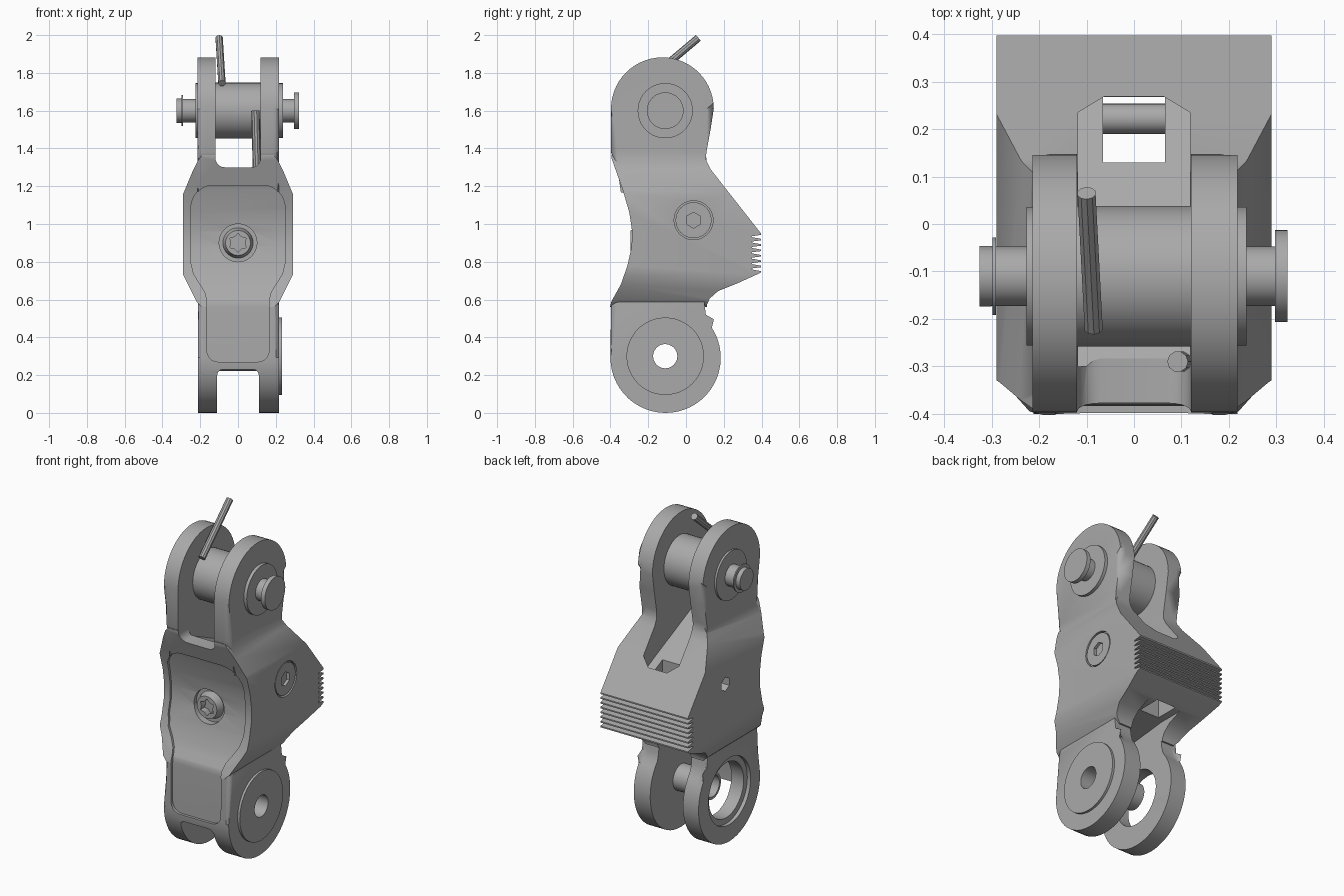
import bpy, bmesh, math
from mathutils import Vector, Matrix

if "Cube" in bpy.data.objects:
    bpy.data.objects.remove(bpy.data.objects["Cube"])

steel = bpy.data.materials.new("grey_steel")
steel.use_nodes = True
steel.diffuse_color = (0.4, 0.4, 0.4, 1)
steel.node_tree.nodes["Principled BSDF"].inputs["Base Color"].default_value = (0.4, 0.4, 0.4, 1)


def finish(name, bm):
    bmesh.ops.recalc_face_normals(bm, faces=bm.faces)
    me = bpy.data.meshes.new(name)
    bm.to_mesh(me)
    bm.free()
    me.materials.append(steel)
    ob = bpy.data.objects.new(name, me)
    bpy.context.collection.objects.link(ob)
    return ob


def prism(name, pts, axis, lo, hi, bevel=0):
    """Extrude a 2D outline along an axis, optionally rounding both end rims."""
    place = {"x": lambda a, b, h: (h, a, b), "y": lambda a, b, h: (a, h, b),
             "z": lambda a, b, h: (a, b, h)}[axis]
    bm = bmesh.new()
    low = [bm.verts.new(place(a, b, lo)) for a, b in pts]
    high = [bm.verts.new(place(a, b, hi)) for a, b in pts]
    caps = [bm.faces.new(low), bm.faces.new(high)]
    for i in range(len(pts)):
        j = (i + 1) % len(pts)
        bm.faces.new((low[i], low[j], high[j], high[i]))
    if bevel:
        rims = [e for f in caps for e in f.edges]
        bmesh.ops.bevel(bm, geom=rims, offset=bevel, segments=4, profile=0.5, affect="EDGES")
    return finish(name, bm)


def rod(name, p, q, r, sides=40, r2=None):
    p, q = Vector(p), Vector(q)
    d = q - p
    bm = bmesh.new()
    turn = Matrix.Translation((p + q) / 2) @ d.to_track_quat("Z", "Y").to_matrix().to_4x4()
    bmesh.ops.create_cone(bm, cap_ends=True, segments=sides, radius1=r,
                          radius2=r if r2 is None else r2, depth=d.length, matrix=turn)
    return finish(name, bm)


def xrod(name, x0, x1, y, z, r, sides=40):
    return rod(name, (x0, y, z), (x1, y, z), r, sides)


def boolean(ob, tool, op="DIFFERENCE"):
    m = ob.modifiers.new("cut", "BOOLEAN")
    m.operation, m.solver, m.object = op, "EXACT", tool
    bpy.context.view_layer.objects.active = ob
    bpy.ops.object.modifier_apply(modifier=m.name)
    bpy.data.objects.remove(tool)


def arc(cx, cz, r, a0, a1, n):
    return [(cx + r * math.cos(math.radians(a0 + (a1 - a0) * i / n)),
             cz + r * math.sin(math.radians(a0 + (a1 - a0) * i / n))) for i in range(n + 1)]


def mirrored(half):
    return half + [(-a, b) for a, b in reversed(half)]


# Pin axes
PY, PZ, LZ = -0.11, 1.6, 0.3

# Middle block: side outline with the toothed back, trimmed by the front outline
front_curve = [(-0.405, 0.55), (-0.395, 0.59), (-0.345, 0.68), (-0.31, 0.78), (-0.288, 0.88),
               (-0.285, 0.96), (-0.3, 1.06), (-0.335, 1.18), (-0.395, 1.35), (-0.395, 1.37)]
teeth = []
for i in range(8):
    z = 0.95 - i * 0.0285
    teeth += [(0.397, z), (0.397, z - 0.008), (0.35, z - 0.014), (0.35, z - 0.02)]
back = [(0.105, 1.37), (0.11, 1.33), (0.13, 1.29)] + teeth[:-2] + [
    (0.27, 0.685), (0.17, 0.645), (0.125, 0.605), (0.11, 0.57), (0.11, 0.55)]
body = prism("link_body", front_curve + back, "x", -0.4, 0.4)
boolean(body, prism("trim", mirrored([(0.19, 1.365), (0.21, 1.34), (0.24, 1.28), (0.29, 1.16),
                                      (0.29, 0.73), (0.22, 0.59), (0.19, 0.56)]),
                    "y", -0.6, 0.6), "INTERSECT")

# Rounded end lobes
upper = [(-0.29, 1.0), (-0.3, 1.1), (-0.397, 1.38)] + arc(-0.125, 1.61, 0.272, 180, 0, 28) + [
    (0.13, 1.5), (0.108, 1.38), (0.104, 1.33), (0.1, 1.0)]
lower = [(-0.27, 0.85), (-0.33, 0.69), (-0.397, 0.57)] + arc(-0.108, 0.292, 0.292, 180, 400, 32) + [
    (0.105, 0.52), (0.1, 0.56), (0.1, 0.85)]
boolean(body, prism("upper_lobe", upper, "x", -0.214, 0.218, 0.035), "UNION")
boolean(body, prism("lower_lobe", lower, "x", -0.212, 0.218, 0.035), "UNION")

# Upper slot with rounded floor corners, sloped rear pocket and through opening
slot = [(0.12, 2.1)] + arc(0.07, 1.35, 0.05, 0, -90, 5)
boolean(body, prism("slot", mirrored(slot), "y", -0.6, 0.6))
pocket = prism("pocket", [(-0.3, 1.31), (-0.25, 1.28), (0.1, 1.12), (0.27, 1.04), (0.27, 1.6),
                          (-0.3, 1.6)], "x", -0.119, 0.119)
boolean(pocket, prism("pocket_plan", mirrored([(0.118, -0.6), (0.118, 0.235), (0.062, 0.269)]),
                      "z", 0.9, 1.7), "INTERSECT")
boolean(body, pocket)
boolean(body, prism("opening", mirrored([(0.065, 0.13), (0.065, 0.268)]), "z", 0.3, 1.5))

# Lower slot behind the front web
low_slot = [(0.11, -0.1)] + arc(0.08, 0.2, 0.03, 0, 90, 4)
boolean(body, prism("low_slot", mirrored(low_slot), "y", -0.6, 0.6))
boolean(body, prism("low_cavity", [(-0.34, 0.1), (-0.34, 0.5), (-0.26, 0.64), (0.1, 0.68),
                                   (0.45, 0.68), (0.45, 0.1)], "x", -0.109, 0.109))

# Recessed front panel following the curved face
panel_half = ([(0.0, 1.205)] + arc(0.13, 1.085, 0.12, 90, 0, 6) + [(0.25, 0.8), (0.235, 0.735)]
              + [(0.175, 0.64), (0.165, 0.6)] + arc(0.105, 0.33, 0.06, 0, -90, 5) + [(0.0, 0.27)])
panel_outline = panel_half + [(-a, b) for a, b in reversed(panel_half[1:-1])]
skin = [(-0.397, 0.2), (-0.397, 0.56)] + front_curve[1:-1]
slab = prism("slab", [(y - 0.05, z) for y, z in skin]
             + [(y + 0.014, z) for y, z in reversed(skin)], "x", -0.35, 0.35)
boolean(slab, prism("panel_plan", panel_outline, "y", -0.6, 0.2), "INTERSECT")
boolean(body, slab)

# Bores
boolean(body, xrod("low_bore", -0.3, -0.05, PY, LZ, 0.165))
boolean(body, xrod("low_counterbore", -0.3, -0.19, PY, LZ, 0.2))
boolean(body, xrod("pin_bore", 0.05, 0.3, PY, LZ, 0.064))
boolean(body, xrod("side_screw_seat", 0.27, 0.4, 0.04, 1.02, 0.103))
boolean(body, xrod("side_hex_hole", -0.4, -0.2, 0.04, 1.02, 0.042, 6))
boolean(body, rod("front_screw_seat", (0, -0.5, 0.9), (0, -0.25, 0.9), 0.1))

# Lower boss disc and hollow bushing
for name, x0, x1, r in (("lower_boss_disc", 0.2, 0.232, 0.205),
                        ("lower_bushing", -0.1, 0.15, 0.078)):
    part = xrod(name, x0, x1, PY, LZ, r, 48)
    boolean(part, xrod("bore", -0.3, 0.4, PY, LZ, 0.064))

# Upper pin, roller, washers, head and clip
for name, x0, x1, r in (("upper_roller", -0.121, 0.121, 0.148), ("upper_pin", -0.318, 0.31, 0.063),
                        ("right_washer", -0.226, -0.2, 0.146), ("left_washer", 0.2, 0.237, 0.146),
                        ("clip_ring", -0.298, -0.291, 0.082), ("pin_end", -0.326, -0.3, 0.064)):
    xrod(name, x0, x1, PY, PZ, r)
prism("pin_head", arc(PY, PZ, 0.097, 0, 351, 39), "x", 0.297, 0.323, 0.008)

# Bar across the through opening
xrod("cross_bar", -0.08, 0.08, 0.222, 0.85, 0.032, 20)

# Small loose rods
rod("upper_rod", (-0.1, 0.065, 1.985), (-0.085, -0.22, 1.745), 0.02, 10)
rod("front_rod", (0.1, -0.29, 1.29), (0.092, -0.29, 1.6), 0.022, 10)

# Side screw with hex socket
screw = xrod("side_screw", 0.22, 0.287, 0.04, 1.02, 0.095)
boolean(screw, xrod("hex", 0.25, 0.4, 0.04, 1.02, 0.042, 6))

# Front dome screw with star socket
head = rod("front_screw", (0, -0.2, 0.9), (0, -0.295, 0.9), 0.096, 40, 0.066)
star = [((0.05 if i % 2 else 0.036) * math.cos(i * math.pi / 6),
         0.9 + (0.05 if i % 2 else 0.036) * math.sin(i * math.pi / 6)) for i in range(12)]
boolean(head, prism("star", star, "y", -0.4, -0.255))

# Smooth shading with sharp edges kept
bpy.ops.object.select_all(action="DESELECT")
for ob in bpy.context.collection.objects:
    if ob.type == "MESH":
        ob.select_set(True)
        bpy.context.view_layer.objects.active = ob
bpy.ops.object.shade_smooth_by_angle(angle=math.radians(30))
